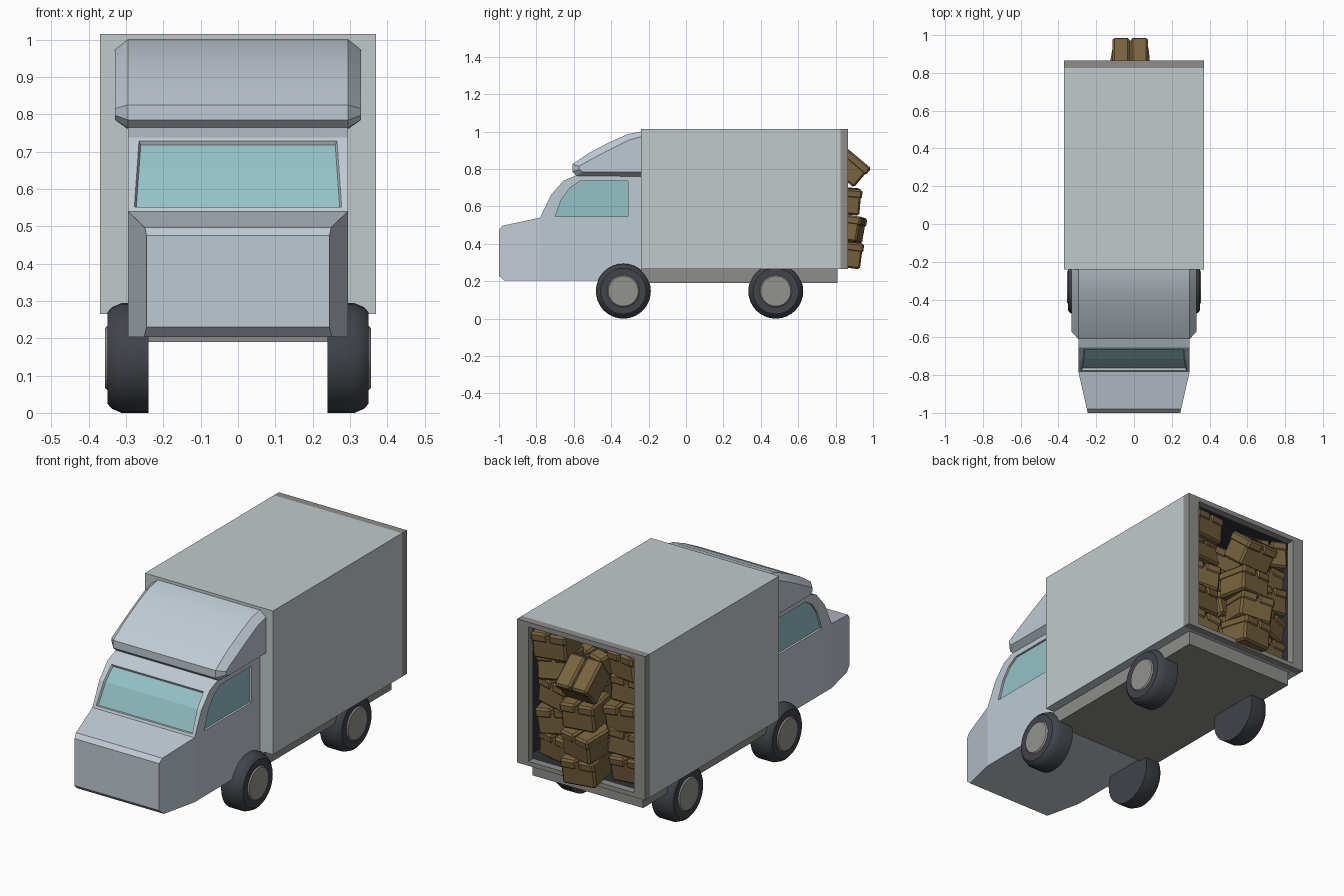
import bpy, bmesh, math, random
from mathutils import Matrix, Vector

if "Cube" in bpy.data.objects:
    bpy.data.objects.remove(bpy.data.objects["Cube"])

random.seed(4)


def material(name, r, g, b):
    m = bpy.data.materials.new(name)
    m.diffuse_color = (r, g, b, 1)
    m.use_nodes = True
    m.node_tree.nodes["Principled BSDF"].inputs["Base Color"].default_value = m.diffuse_color
    return m


CAB = material("cab paint", 0.53, 0.59, 0.65)
BODY = material("cargo body paint", 0.53, 0.59, 0.60)
GLASS = material("teal glass", 0.30, 0.54, 0.57)
FRAME = material("grey metal", 0.27, 0.27, 0.26)
INSIDE = material("dark interior", 0.026, 0.030, 0.040)
TYRE = material("dark rubber", 0.052, 0.057, 0.068)
HUB = material("hub grey", 0.29, 0.29, 0.27)
CARD = material("brown cardboard", 0.19, 0.125, 0.048)


def finish(name, bm, mats, smooth=None):
    bmesh.ops.recalc_face_normals(bm, faces=bm.faces)
    me = bpy.data.meshes.new(name)
    bm.to_mesh(me)
    bm.free()
    for m in mats:
        me.materials.append(m)
    ob = bpy.data.objects.new(name, me)
    bpy.context.collection.objects.link(ob)
    if smooth:
        activate(ob)
        bpy.ops.object.shade_smooth_by_angle(angle=math.radians(smooth))
    return ob


def activate(ob):
    bpy.ops.object.select_all(action='DESELECT')
    ob.select_set(True)
    bpy.context.view_layer.objects.active = ob


def loft(bm, sections, bands=None):
    """Skin equal-length loops and cap both ends; bands gives a material per band."""
    bands = bands or [0] * (len(sections) - 1)
    rings = [[bm.verts.new(p) for p in s] for s in sections]
    n = len(rings[0])
    for a, b, k in zip(rings, rings[1:], bands):
        for i in range(n):
            j = (i + 1) % n
            bm.faces.new((a[i], a[j], b[j], b[i])).material_index = k
    bm.faces.new(rings[0]).material_index = bands[0]
    bm.faces.new(rings[-1]).material_index = bands[-1]


def side(profile, x):
    return [(x, y, z) for y, z in profile]


def box(bm, center, size, bevel=0):
    m = Matrix.Translation(center) @ Matrix.Diagonal((*size, 1))
    v = bmesh.ops.create_cube(bm, size=1, matrix=m)['verts']
    if bevel:
        edges = list({e for p in v for e in p.link_edges})
        bmesh.ops.bevel(bm, geom=edges, offset=bevel, segments=1, affect='EDGES')


# Cargo body: outer shell, rear frame and open dark interior in one loft
def rect(x, z0, z1, y):
    return [(-x, y, z0), (x, y, z0), (x, y, z1), (-x, y, z1)]


bm = bmesh.new()
loft(bm, [rect(0.37, 0.265, 1.015, -0.24), rect(0.37, 0.265, 1.015, 0.825),
          rect(0.37, 0.265, 1.015, 0.865), rect(0.305, 0.288, 0.99, 0.865),
          rect(0.305, 0.288, 0.99, 0.825), rect(0.345, 0.285, 0.995, 0.824),
          rect(0.345, 0.285, 0.995, -0.20)], [0, 1, 1, 1, 2, 2])
finish("cargo_body", bm, [BODY, FRAME, INSIDE])

# Chassis
bm = bmesh.new()
box(bm, (0, 0.285, 0.228), (0.64, 1.05, 0.075))
finish("chassis", bm, [FRAME])

# Cab: extruded side profile, hood tapered towards the nose
profile = [(-0.24, 0.203), (-0.97, 0.203), (-1.0, 0.23), (-1.0, 0.475), (-0.98, 0.497),
           (-0.78, 0.54), (-0.722, 0.662), (-0.655, 0.738), (-0.59, 0.765), (-0.24, 0.77)]
bm = bmesh.new()
loft(bm, [side(profile, -0.295), side(profile, 0.295)])
bmesh.ops.bisect_plane(bm, geom=bm.verts[:] + bm.edges[:] + bm.faces[:],
                       plane_co=(0, -0.78, 0), plane_no=(0, 1, 0))
for v in bm.verts:
    if v.co.y < -0.78:
        v.co.x *= 1 - 0.17 * (-0.78 - v.co.y) / 0.22
bmesh.ops.recalc_face_normals(bm, faces=bm.faces)
bm.normal_update()

# Windscreen: inset and sunk faces
screen = [f for f in bm.faces if -0.78 < f.calc_center_median().y < -0.65
          and f.calc_center_median().z > 0.55 and abs(f.normal.x) < 0.5]
bmesh.ops.inset_region(bm, faces=screen, thickness=0.013, use_even_offset=True)
for v in {v for f in screen for v in f.verts}:
    v.co.x *= 0.985 - 0.25 * max(0, v.co.z - 0.55)
bm.normal_update()
bmesh.ops.inset_region(bm, faces=screen, thickness=0.005, depth=-0.010, use_even_offset=True)
for f in screen:
    f.material_index = 1
cab = finish("cab", bm, [CAB, GLASS])

# Side windows: recesses cut into the doors, glass on the recess floor
window = [(-0.70, 0.545), (-0.665, 0.64), (-0.62, 0.70), (-0.565, 0.735),
          (-0.31, 0.735), (-0.31, 0.545)]
bm = bmesh.new()
for s in (-1, 1):
    loft(bm, [side(window, s * 0.284), side(window, s * 0.34)])
cutter = finish("window_cutter", bm, [CAB])
cutter.hide_render = True
mod = cab.modifiers.new("windows", 'BOOLEAN')
mod.operation, mod.object, mod.solver = 'DIFFERENCE', cutter, 'EXACT'
activate(cab)
bpy.ops.object.modifier_apply(modifier=mod.name)
bpy.data.objects.remove(cutter)
for p in cab.data.polygons:
    if abs(p.normal.x) > 0.9 and 0.28 < abs(p.center.x) < 0.288 and p.center.y > -0.72:
        p.material_index = 1

# Roof deflector: full profile in the middle, smaller profile on the flanks
full = [(-0.24, 0.76), (-0.585, 0.764), (-0.608, 0.785), (-0.608, 0.825),
        (-0.52, 0.885), (-0.41, 0.943), (-0.31, 0.987), (-0.24, 1.0)]
flank = [(-0.24, 0.785), (-0.55, 0.785), (-0.572, 0.797), (-0.572, 0.815),
         (-0.50, 0.855), (-0.40, 0.908), (-0.305, 0.955), (-0.24, 0.972)]
bm = bmesh.new()
loft(bm, [side(flank, -0.33), side(full, -0.295), side(full, 0.295), side(flank, 0.33)])
finish("roof_deflector", bm, [CAB], 25)


# Wheels: turned profile of (x, radius), hub on the last bands
def circle(x, r, y, n=32):
    return [(x, y + r * math.cos(2 * math.pi * i / n),
             0.147 + r * math.sin(2 * math.pi * i / n)) for i in range(n)]


turned = [(0.24, 0.147), (0.312, 0.147), (0.338, 0.136), (0.35, 0.122),
          (0.35, 0.086), (0.356, 0.080)]
for label, y in (("front", -0.335), ("rear", 0.48)):
    for hand, s in (("left", -1), ("right", 1)):
        bm = bmesh.new()
        loft(bm, [circle(s * x, r, y) for x, r in turned], [0, 0, 0, 0, 1])
        finish(f"{label}_{hand}_wheel", bm, [TYRE, HUB], 35)

# Cardboard box: bevelled body with two lid flaps and a seam between them
bm = bmesh.new()
box(bm, (0, 0, -0.006), (0.18, 0.17, 0.125), 0.01)
for s in (-1, 1):
    box(bm, (s * 0.0485, 0, 0.045), (0.089, 0.182, 0.05), 0.010)
carton = finish("carton_top", bm, [CARD])


def place(ob, loc, rot):
    ob.location, ob.rotation_euler = loc, rot
    return ob


place(carton, (-0.02, 0.876, 0.808), (math.radians(-40), 0, 0.0))
count = 0


def add_carton(loc, rot):
    global count
    count += 1
    ob = bpy.data.objects.new(f"carton_{count}", carton.data)
    bpy.context.collection.objects.link(ob)
    place(ob, loc, rot)


# Middle column leaning out of the doorway
add_carton((-0.015, 0.845, 0.345), (-0.12, 0.04, 0.12))
add_carton((-0.03, 0.855, 0.485), (-0.16, -0.05, -0.18))
add_carton((-0.01, 0.840, 0.630), (-0.08, 0.05, 0.10))
# Side columns and a second layer behind, loosely stacked
for x, y in ((0.21, 0.73), (-0.21, 0.73), (0.10, 0.54), (-0.10, 0.54), (0.24, 0.52), (-0.24, 0.52)):
    for row in range(5):
        rx, ry, rz = (random.uniform(-0.2, 0.2) for _ in range(3))
        add_carton((x + random.uniform(-0.012, 0.012), y + random.uniform(-0.02, 0.03),
                    0.365 + row * 0.135), (rx, ry * 0.8, rz * 1.5))
